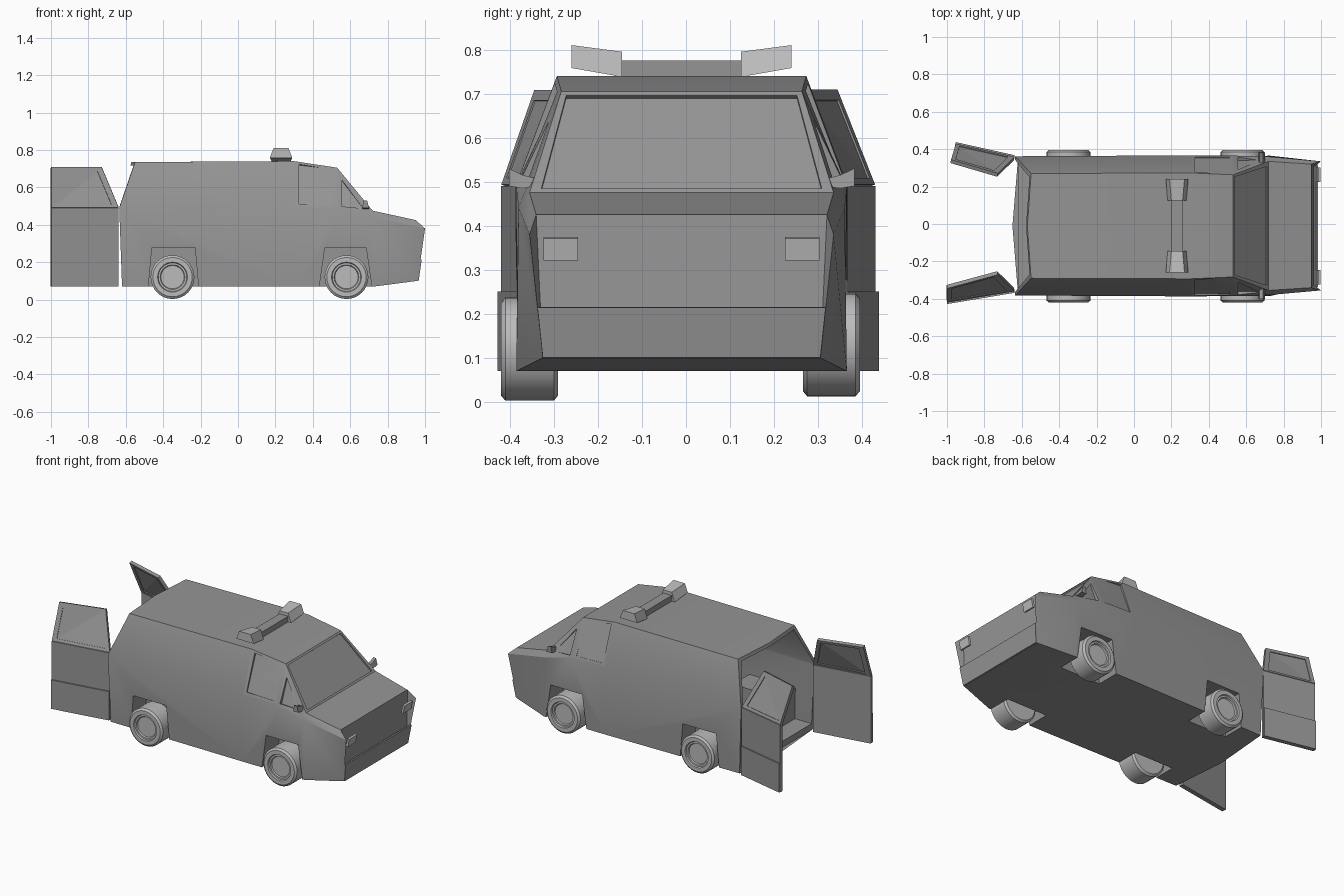
import bpy, bmesh, math
from mathutils import Vector

if "Cube" in bpy.data.objects:
    bpy.data.objects.remove(bpy.data.objects["Cube"], do_unlink=True)

CY = -0.01  # centre line of the van


def material(name, value):
    m = bpy.data.materials.new(name)
    m.use_nodes = True
    col = (value, value, value, 1)
    m.diffuse_color = col
    m.node_tree.nodes["Principled BSDF"].inputs["Base Color"].default_value = col
    return m


BODY = material("body_grey", 0.3)
PALE = material("pale_grey", 0.5)


def finish(name, bm, mat, smooth=True):
    bmesh.ops.recalc_face_normals(bm, faces=bm.faces)
    me = bpy.data.meshes.new(name)
    bm.to_mesh(me)
    bm.free()
    ob = bpy.data.objects.new(name, me)
    bpy.context.collection.objects.link(ob)
    me.materials.append(mat)
    if smooth:
        smooth_shade(ob)
    return ob


def smooth_shade(ob):
    bpy.ops.object.select_all(action='DESELECT')
    ob.select_set(True)
    bpy.context.view_layer.objects.active = ob
    bpy.ops.object.shade_smooth_by_angle(angle=math.radians(30))


def loft(name, rings, mat, smooth=True):
    """Skin closed rings of equal length and cap both ends."""
    bm = bmesh.new()
    vs = [[bm.verts.new(p) for p in r] for r in rings]
    n = len(vs[0])
    for a, b in zip(vs, vs[1:]):
        for i in range(n):
            j = (i + 1) % n
            bm.faces.new((a[i], a[j], b[j], b[i]))
    caps = [bm.faces.new(vs[0]), bm.faces.new(vs[-1])]
    bmesh.ops.triangulate(bm, faces=caps)
    return finish(name, bm, mat, smooth)


def plate(name, pts, thick, mat, smooth=False):
    """Flat panel of given thickness centred on its outline."""
    pts = [Vector(p) for p in pts]
    n = (pts[1] - pts[0]).cross(pts[2] - pts[0]).normalized() * thick / 2
    return loft(name, [[p - n for p in pts], [p + n for p in pts]], mat, smooth)


def box(name, x0, x1, y0, y1, z0, z1, mat):
    return plate(name, [(x0, y0, (z0 + z1) / 2), (x1, y0, (z0 + z1) / 2),
                        (x1, y1, (z0 + z1) / 2), (x0, y1, (z0 + z1) / 2)], z1 - z0, mat)


def cut(ob, cutter):
    """Subtract a cutter, apply it, and throw the cutter away."""
    mod = ob.modifiers.new("cut", 'BOOLEAN')
    mod.operation, mod.solver, mod.object = 'DIFFERENCE', 'EXACT', cutter
    bpy.ops.object.select_all(action='DESELECT')
    bpy.context.view_layer.objects.active = ob
    ob.select_set(True)
    bpy.ops.object.modifier_apply(modifier=mod.name)
    bpy.data.objects.remove(cutter, do_unlink=True)


def ring(low, belt, top, bow=(0, 0), inset=0, shift=0):
    """Mirrored cross-section from sill, belt and roof points."""
    half = [Vector((p[0] + shift, p[1] - inset, p[2])) for p in (low, belt, top)]
    half[0].z += inset * 2
    half[2].z -= inset
    mid_low = Vector((half[0].x + bow[0], 0, half[0].z))
    mid_top = Vector((half[2].x + bow[1], 0, half[2].z))
    far = [Vector((p.x, -p.y, p.z)) for p in reversed(half)]
    return [p + Vector((0, CY, 0)) for p in [mid_low] + half + [mid_top] + far]


# Body shell: sill, belt and roof points from tail to nose
REAR = ((-.62, .365, .07), (-.635, .372, .49), (-.55, .28, .735))
CAB = ((.3, .375, .07), (.3, .377, .49), (.3, .283, .74))
PILLAR = ((.53, .375, .07), (.55, .375, .485), (.53, .273, .705))
COWL = ((.73, .375, .07), (.72, .37, .44), (.72, .345, .475))
NOSE = ((.96, .315, .10), (1.0, .345, .38), (.95, .33, .425))
body = loft("body", [ring(*REAR, bow=(-.03, -.02)), ring(*CAB), ring(*PILLAR),
                     ring(*COWL), ring(*NOSE)], BODY, False)

# Load space, leaving housings over the wheels
space = loft("space", [ring(*REAR, inset=.02, shift=-.2), ring(*CAB, inset=.02),
                       ring(*PILLAR, inset=.02)], BODY, False)
ARCHES = ((-.345, .14, .115), (.575, .15, .11))
for x, low, high in ARCHES:
    for s in (-1, 1):
        cut(space, box("housing", x - low - .02, x + low + .02,
                       min(s * .2, s * .5), max(s * .2, s * .5), 0, .3, BODY))
cut(body, space)

# Wheel arches
for x, low, high in ARCHES:
    for s in (-1, 1):
        prof = [(x - low, .0), (x + low, .0), (x + high, .278), (x - high, .278)]
        cut(body, loft("arch", [[(px, CY + s * y, pz) for px, pz in prof]
                                for y in (.23, .5)], BODY, False))


def side_point(x, z, s):
    """Point on the sloping upper side of the cab."""
    return (x, CY + s * (.377 - (z - .49) * .4), z)


# Recessed windscreen and cab windows
lo, hi = Vector((.712, 0, .485)), Vector((.538, 0, .695))
cut(body, plate("screen", [lo + Vector((0, CY - .318, 0)), lo + Vector((0, CY + .318, 0)),
                           hi + Vector((0, CY + .262, 0)), hi + Vector((0, CY - .262, 0))],
                .018, BODY))
for s in (-1, 1):
    for outline, depth in (([(.325, .51), (.51, .505), (.51, .7), (.325, .722)], .016),
                           ([(.555, .50), (.67, .495), (.555, .645)], .05)):
        cut(body, plate("window", [side_point(x, z, s) for x, z in outline], depth, BODY))
smooth_shade(body)

# Front bumper skin and headlights
plate("bumper", [(.962, CY - .315, .102), (.962, CY + .315, .102),
                 (.978, CY + .327, .215), (.978, CY - .327, .215)], .009, BODY)
for s in (-1, 1):
    plate("headlight", [(.981, CY + s * .235, .322), (.981, CY + s * .313, .322),
                        (.991, CY + s * .313, .373), (.991, CY + s * .235, .373)], .014, PALE)

# Wing mirrors
for s in (-1, 1):
    loft("wing_mirror", [[(x, CY + s * y, z) for x, z in
                          ((.665, z0), (.70, z0), (.69, z1), (.67, z1))]
                         for y, z0, z1 in ((.32, .49, .505), (.36, .485, .515),
                                           (.392, .49, .53))], BODY)

# Roof light bar with tilted end lamps
box("light_bar", .2, .26, CY - .15, CY + .15, .735, .775, BODY)
for s in (-1, 1):
    loft("roof_lamp", [[(.23 + a, CY + s * y, z0), (.23 - a, CY + s * y, z0),
                        (.23 - a + .02, CY + s * y, z1), (.23 + a - .02, CY + s * y, z1)]
                       for y, a, z0, z1 in ((.135, .05, .738, .795), (.25, .06, .758, .81))],
         PALE, False)

# Wheels: lathed tyre and dished rim
TYRE = ((0, 0), (.105, 0), (.117, .01), (.117, .12), (.105, .13), (.08, .13),
        (.076, .122), (.066, .122), (.062, .114), (0, .114))
for end, x in (("rear", -.35), ("front", .58)):
    for s, out, z in ((-1, .42, .12), (1, .395, .13)):
        bm = bmesh.new()
        vs = [bm.verts.new((x, s * (out - .13 + d), z + r)) for r, d in TYRE]
        es = [bm.edges.new(e) for e in zip(vs, vs[1:])]
        bmesh.ops.spin(bm, geom=vs + es, cent=(x, 0, z), axis=(0, 1, 0),
                       angle=math.tau, steps=32)
        bmesh.ops.remove_doubles(bm, verts=bm.verts, dist=.0005)
        finish(end + "_wheel", bm, PALE)

# Open rear doors: lower panel, leaning upper frame with glass, and skirt
for s, bx, by, tx, ty in ((-1, -1.0, .41, -1.0, .335), (1, -.955, .42, -.98, .335)):
    hinge, far = Vector((-.64, s * .35, .49)), Vector((bx, s * by, .49))
    top_h, top_f = Vector((-.73, s * .262, .705)), Vector((tx, s * ty, .705))
    drop, out = Vector((0, 0, -.42)), Vector((0, s * .008, 0))
    plate("door_panel", [hinge + drop, far + drop, far, hinge], .02, BODY)
    frame = plate("door_frame", [hinge, far, top_f, top_h], .02, BODY)
    mid = (hinge + far + top_h + top_f) / 4
    for side in (-1, 1):
        off = Vector((0, side * .012, 0))
        pane = [mid + (p - mid) * .82 + off for p in (hinge, far, top_f, top_h)]
        cut(frame, plate("pane", pane, .012, BODY))
    plate("door_skirt", [hinge + drop + out, far + drop + out,
                         far + drop * .57 + out, hinge + drop * .57 + out], .02, BODY)
